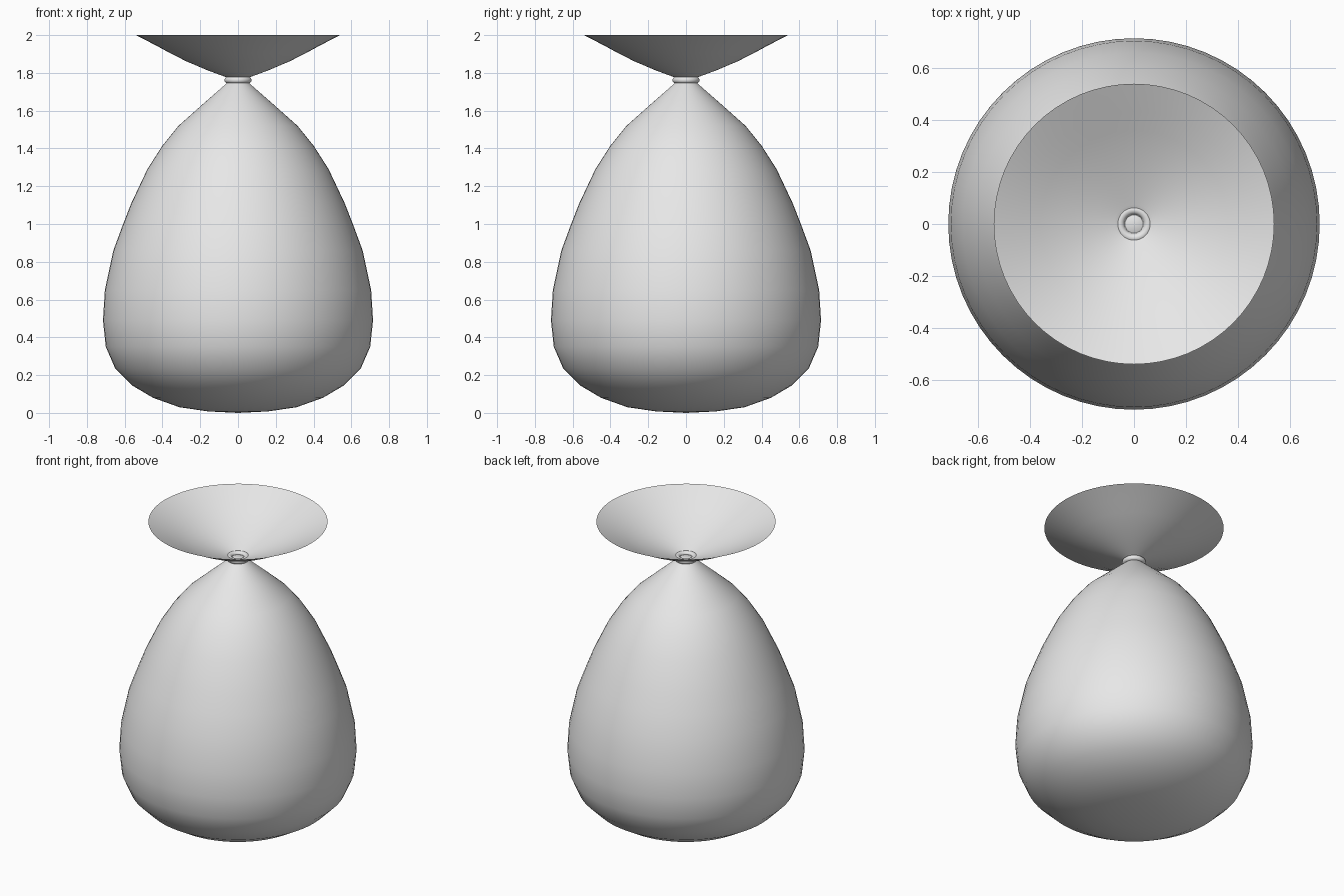
import bpy
import math

cube = bpy.data.objects.get("Cube")
if cube:
    bpy.data.objects.remove(cube, do_unlink=True)

SEGMENTS = 64

# One pale cloth colour
cloth = bpy.data.materials.new("pale grey cloth")
cloth.use_nodes = True
cloth.diffuse_color = (0.8, 0.8, 0.8, 1)
cloth.node_tree.nodes["Principled BSDF"].inputs["Base Color"].default_value = (0.8, 0.8, 0.8, 1)


def finish(obj, angle):
    obj.data.materials.append(cloth)
    bpy.ops.object.select_all(action="DESELECT")
    obj.select_set(True)
    bpy.context.view_layer.objects.active = obj
    bpy.ops.object.shade_smooth_by_angle(angle=math.radians(angle))
    return obj


def lathe(name, profile, angle=60):
    """Turn a (radius, height) profile, listed bottom to top, around z."""
    verts, rings, faces = [], [], []
    for r, z in profile:
        count = 1 if r == 0 else SEGMENTS
        rings.append([len(verts) + i for i in range(count)])
        for i in range(count):
            a = math.tau * i / SEGMENTS
            verts.append((r * math.cos(a), r * math.sin(a), z))
    for low, high in zip(rings, rings[1:]):
        for i in range(SEGMENTS):
            j = (i + 1) % SEGMENTS
            if len(low) == 1:
                faces.append((low[0], high[j], high[i]))
            elif len(high) == 1:
                faces.append((low[i], low[j], high[0]))
            else:
                faces.append((low[i], low[j], high[j], high[i]))
    mesh = bpy.data.meshes.new(name)
    mesh.from_pydata(verts, [], faces)
    obj = bpy.data.objects.new(name, mesh)
    bpy.context.collection.objects.link(obj)
    return finish(obj, angle)


# Full sack body, closed at the gathered neck
lathe("sack_body", [
    (0, 0), (0.16, 0.008), (0.31, 0.03), (0.45, 0.08), (0.56, 0.145),
    (0.65, 0.235), (0.70, 0.35), (0.715, 0.49), (0.705, 0.65),
    (0.66, 0.86), (0.61, 0.995), (0.565, 1.11), (0.48, 1.29), (0.40, 1.415),
    (0.315, 1.52), (0.18, 1.64), (0.06, 1.745), (0.033, 1.765), (0, 1.765)])

# Open flared mouth above the tie, a thin single sheet
lathe("sack_mouth", [
    (0.033, 1.762), (0.045, 1.772), (0.075, 1.782), (0.16, 1.813),
    (0.275, 1.862), (0.36, 1.905), (0.434, 1.945), (0.54, 2.0)])

# Rounded cord tied around the neck
bpy.ops.mesh.primitive_torus_add(
    major_segments=SEGMENTS, minor_segments=12,
    major_radius=0.054, minor_radius=0.018, location=(0, 0, 1.762))
tie = bpy.context.object
tie.name = "neck_tie"
finish(tie, 60)
